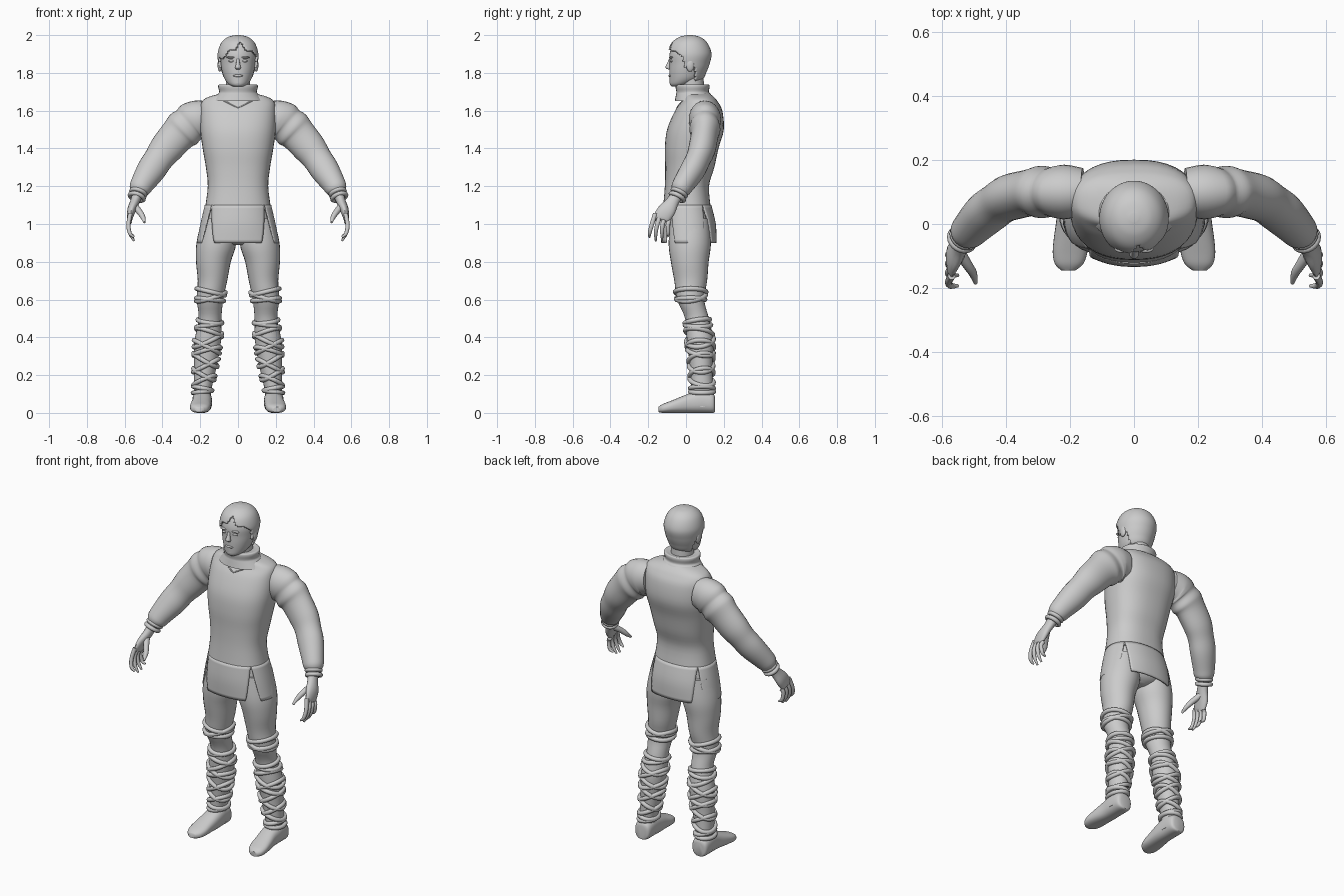
import bpy, bmesh, math
from mathutils import Vector

cube = bpy.data.objects.get("Cube")
if cube:
    bpy.data.objects.remove(cube)

grey = bpy.data.materials.new("plain_grey")
grey.use_nodes = True
grey.diffuse_color = (0.6, 0.6, 0.6, 1)
grey.node_tree.nodes["Principled BSDF"].inputs["Base Color"].default_value = grey.diffuse_color


def finish(name, bm, angle=50):
    bmesh.ops.recalc_face_normals(bm, faces=bm.faces)
    mesh = bpy.data.meshes.new(name)
    bm.to_mesh(mesh)
    bm.free()
    mesh.materials.append(grey)
    obj = bpy.data.objects.new(name, mesh)
    bpy.context.collection.objects.link(obj)
    bpy.ops.object.select_all(action="DESELECT")
    obj.select_set(True)
    bpy.context.view_layer.objects.active = obj
    bpy.ops.object.shade_smooth_by_angle(angle=math.radians(angle))
    return obj


def smooth_rows(rows, steps):
    """Catmull-Rom interpolation of section rows (x, y, z, rx, ry)."""
    out = []
    for i in range(len(rows) - 1):
        a, b = rows[max(i - 1, 0)], rows[i]
        c, d = rows[i + 1], rows[min(i + 2, len(rows) - 1)]
        for k in range(steps):
            t = k / steps
            out.append([0.5 * (2 * q + (r - p) * t + (2 * p - 5 * q + 4 * r - s) * t * t
                               + (3 * q - p - 3 * r + s) * t ** 3)
                        for p, q, r, s in zip(a, b, c, d)])
    return out + [list(rows[-1])]


def oval(angle, power):
    c, s = math.cos(angle), math.sin(angle)
    return (math.copysign(abs(c) ** (2 / power), c), math.copysign(abs(s) ** (2 / power), s))


def loft(name, rows, axis="z", side=1, power=2, n=28, steps=4, start=0, end=None, keep=None):
    """Skin oval sections; axis is z, y or path. An arc leaves the skin open."""
    rows = smooth_rows(rows, steps)
    bm = bmesh.new()
    rings = []
    for i, (x, y, z, rx, ry) in enumerate(rows):
        u, v = Vector((1, 0, 0)), Vector((0, 1, 0))
        if axis == "y":
            v = Vector((0, 0, 1))
        elif axis == "path":
            t = Vector(rows[min(i + 1, len(rows) - 1)][:3]) - Vector(rows[max(i - 1, 0)][:3])
            u = v.cross(t).normalized()
            v = t.cross(u).normalized()
        ring = []
        f = i / (len(rows) - 1)
        for k in range(n):
            if end:
                lo, hi = (start[j] + (end[j] - start[j]) * f for j in (0, 1))
                c, s = oval(math.radians(lo + (hi - lo) * k / (n - 1)), power)
            else:
                c, s = oval(math.tau * k / n, power)
            p = Vector((x, y, z)) + u * rx * c + v * ry * s
            ring.append(bm.verts.new((p.x * side, p.y, p.z)))
        rings.append(ring)
    for a, b in zip(rings, rings[1:]):
        for k in range(n - 1 if end else n):
            m = (k + 1) % n
            bm.faces.new((a[k], a[m], b[m], b[k]))
    if not end:
        bm.faces.new(rings[0])
        bm.faces.new(rings[-1])
    if keep:
        gone = [f for f in bm.faces if not keep(f.calc_center_median())]
        bmesh.ops.delete(bm, geom=gone, context="FACES")
    return finish(name, bm)


def thicken(obj, amount, offset=1):
    mod = obj.modifiers.new("Thickness", "SOLIDIFY")
    mod.thickness, mod.offset = amount, offset


def ball(name, centre, size):
    bm = bmesh.new()
    bmesh.ops.create_uvsphere(bm, u_segments=16, v_segments=10, radius=1)
    for v in bm.verts:
        v.co = Vector(centre) + Vector([a * b for a, b in zip(v.co, size)])
    return finish(name, bm)


def cord(name, points, radius, closed=True):
    curve = bpy.data.curves.new(name, "CURVE")
    curve.dimensions = "3D"
    curve.bevel_depth, curve.bevel_resolution = radius, 2
    spline = curve.splines.new("POLY")
    spline.points.add(len(points) - 1)
    for sp, p in zip(spline.points, points):
        sp.co = (*p, 1)
    spline.use_cyclic_u = closed
    curve.materials.append(grey)
    obj = bpy.data.objects.new(name, curve)
    bpy.context.collection.objects.link(obj)


def sample(rows, z):
    for a, b in zip(rows, rows[1:]):
        if min(a[2], b[2]) <= z <= max(a[2], b[2]):
            t = (z - a[2]) / (b[2] - a[2])
            return [p + (q - p) * t for p, q in zip(a, b)]
    return rows[-1]


# Tunic body and neckline
torso = [(0, .005, 1.08, .175, .127), (0, .005, 1.2, .16, .117), (0, .02, 1.3, .17, .13),
         (0, .03, 1.4, .187, .142), (0, .05, 1.5, .2, .15), (0, .067, 1.6, .2, .125),
         (0, .072, 1.65, .19, .095), (0, .065, 1.675, .15, .08), (0, .055, 1.69, .09, .07)]
loft("tunic_body", torso, power=2.4, n=40)
seam = []
for k in range(-10, 11):
    x = k / 100
    row = sample(torso, 1.615 + abs(x) * .5)
    seam.append((x, row[1] - row[4] * (1 - (abs(x) / row[3]) ** 2.4) ** (1 / 2.4), row[2]))
cord("neckline_seam", seam, .004, False)
loft("collar", [(0, .045, 1.65, .14, .105), (0, .04, 1.685, .11, .093), (0, .035, 1.7, .1, .086),
                (0, .035, 1.725, .105, .09), (0, .035, 1.738, .1, .086), (0, .035, 1.735, .075, .07)])

# Skirt panels: front, back and both sides, parted by wedge slits
skirt = [(0, .005, 1.1, .172, .125), (0, .012, 1, .195, .142), (0, .015, .9, .215, .142)]
for name, top, low in (("front", (218, 322), (237, 303)), ("back", (38, 142), (55, 125)),
                       ("left", (-38, 38), (-28, 28)), ("right", (142, 218), (152, 208))):
    panel = loft(name + "_skirt_panel", skirt, power=2.2, n=20, start=top, end=low)
    thicken(panel, .008, 0)
loft("hips", [(0, .015, 1.12, .16, .11), (0, .015, 1, .18, .125), (0, .02, .92, .13, .1),
              (0, .02, .89, .04, .06)])

# Head, neck, face and hair
head = [(0, -.05, 1.728, .025, .025), (0, -.03, 1.74, .05, .055), (0, -.005, 1.77, .072, .082),
        (0, .005, 1.81, .085, .093), (0, .013, 1.85, .092, .1), (0, .018, 1.9, .096, .105),
        (0, .018, 1.95, .08, .086), (0, .02, 1.978, .05, .052), (0, .02, 1.988, .012, .012)]
loft("head", head, n=40)
loft("neck", [(0, .035, 1.65, .065, .065), (0, .03, 1.79, .062, .062)])


def hairline(p):
    if p.y < -.01:
        return p.z > 1.95 - .75 * abs(p.x - .01) + .01 * math.sin(p.x * 110)
    return p.z > (1.83 if p.y < .045 else 1.755)


thicken(loft("hair", head, n=64, steps=8, keep=hairline), .012)
loft("nose", [(0, -.08, 1.875, .008, .01), (0, -.09, 1.85, .01, .01),
              (0, -.094, 1.828, .015, .015), (0, -.085, 1.818, .011, .008)], n=12)
ball("mouth", (0, -.083, 1.785), (.026, .01, .007))
ball("chin", (0, -.072, 1.75), (.024, .015, .016))
for side, label in ((1, "left_"), (-1, "right_")):
    ball(label + "eye", (side * .035, -.077, 1.863), (.015, .01, .007))
    ball(label + "brow", (side * .037, -.078, 1.882), (.024, .012, .006))
    ball(label + "ear", (side * .096, .022, 1.842), (.012, .022, .036))

    # Sleeve with shoulder folds, and cuff cords
    sleeve = [(.16, .1, 1.56, .09, .075), (.21, .1, 1.555, .1, .085), (.24, .1, 1.54, .108, .082),
              (.26, .1, 1.525, .1, .076), (.29, .1, 1.5, .105, .082), (.32, .098, 1.47, .095, .073),
              (.38, .085, 1.4, .088, .072), (.42, .065, 1.345, .078, .066),
              (.46, .035, 1.285, .076, .066), (.505, -.01, 1.215, .063, .058),
              (.522, -.03, 1.182, .055, .052), (.53, -.042, 1.162, .036, .036)]
    loft(label + "sleeve", sleeve, "path", side)
    for x, y, z in ((.528, -.036, 1.165), (.536, -.046, 1.143)):
        aim = Vector((.3, -.45, -.85)).normalized()
        a = aim.orthogonal().normalized()
        b = aim.cross(a)
        ring = [Vector((x, y, z)) + .038 * (a * math.cos(k * math.tau / 24) + b * math.sin(k * math.tau / 24))
                for k in range(24)]
        cord(label + "cuff_cord", [(p.x * side, p.y, p.z) for p in ring], .012)

    # Hand
    loft(label + "palm", [(.53, -.042, 1.165, .03, .033), (.545, -.07, 1.12, .025, .034),
                          (.563, -.1, 1.075, .023, .046), (.572, -.128, 1.035, .015, .044),
                          (.573, -.134, 1.022, .007, .036)], "path", side, n=16)
    for k, drop in enumerate((.93, .91, .915, .937)):
        y = -.162 + k * .024
        z = 1.055 - k * .013
        tip = -.193 + k * .033
        loft(label + "finger", [(.57, y, z, .012, .013), (.58, (y + tip) / 2 - .004, .995, .011, .012),
                                (.572, tip, .95, .01, .01), (.55, tip, drop, .005, .005)],
             "path", side, n=10)
    loft(label + "thumb", [(.55, -.08, 1.1, .018, .02), (.522, -.125, 1.065, .016, .016),
                           (.503, -.155, 1.035, .013, .013), (.495, -.185, 1.008, .006, .006)],
         "path", side, n=10)

    # Leg and shoe
    leg = [(.11, .02, 1.03, .08, .1), (.115, .02, .9, .105, .112), (.13, .02, .8, .092, .1),
           (.135, .025, .7, .078, .087), (.148, .025, .6, .07, .072), (.148, .058, .5, .06, .063),
           (.16, .075, .38, .07, .07), (.172, .08, .25, .06, .06), (.187, .085, .12, .046, .058),
           (.19, .085, .03, .05, .064)]
    loft(label + "leg", leg, side=side)
    loft(label + "shoe", [(.19, .153, .045, .03, .04), (.19, .14, .052, .048, .052),
                          (.19, .08, .06, .052, .06), (.19, .02, .052, .052, .052),
                          (.196, -.04, .04, .054, .04), (.2, -.09, .03, .054, .03),
                          (.203, -.125, .023, .044, .023), (.205, -.145, .018, .022, .014)],
         "y", side, power=2.5)

    # Wrapped straps: height, sideways tilt, front-to-back tilt
    for z, tilt, pitch in ((.64, .018, 0), (.615, -.022, .01), (.6, .008, 0), (.485, .008, .01),
                           (.465, -.01, 0), (.425, .022, -.01), (.385, -.035, .01),
                           (.35, .035, 0), (.325, -.02, -.01), (.28, .035, .01), (.25, -.035, 0),
                           (.205, .03, .01), (.17, -.025, -.01), (.13, .01, 0), (.112, -.006, 0)):
        points = []
        for k in range(32):
            c, s = oval(k * math.tau / 32, 2)
            x, y, h, rx, ry = sample(leg, z + tilt * c + pitch * s)
            points.append((side * (x + (rx + .004) * c), y + (ry + .004) * s, h))
        cord(label + "leg_strap", points, .0125)
